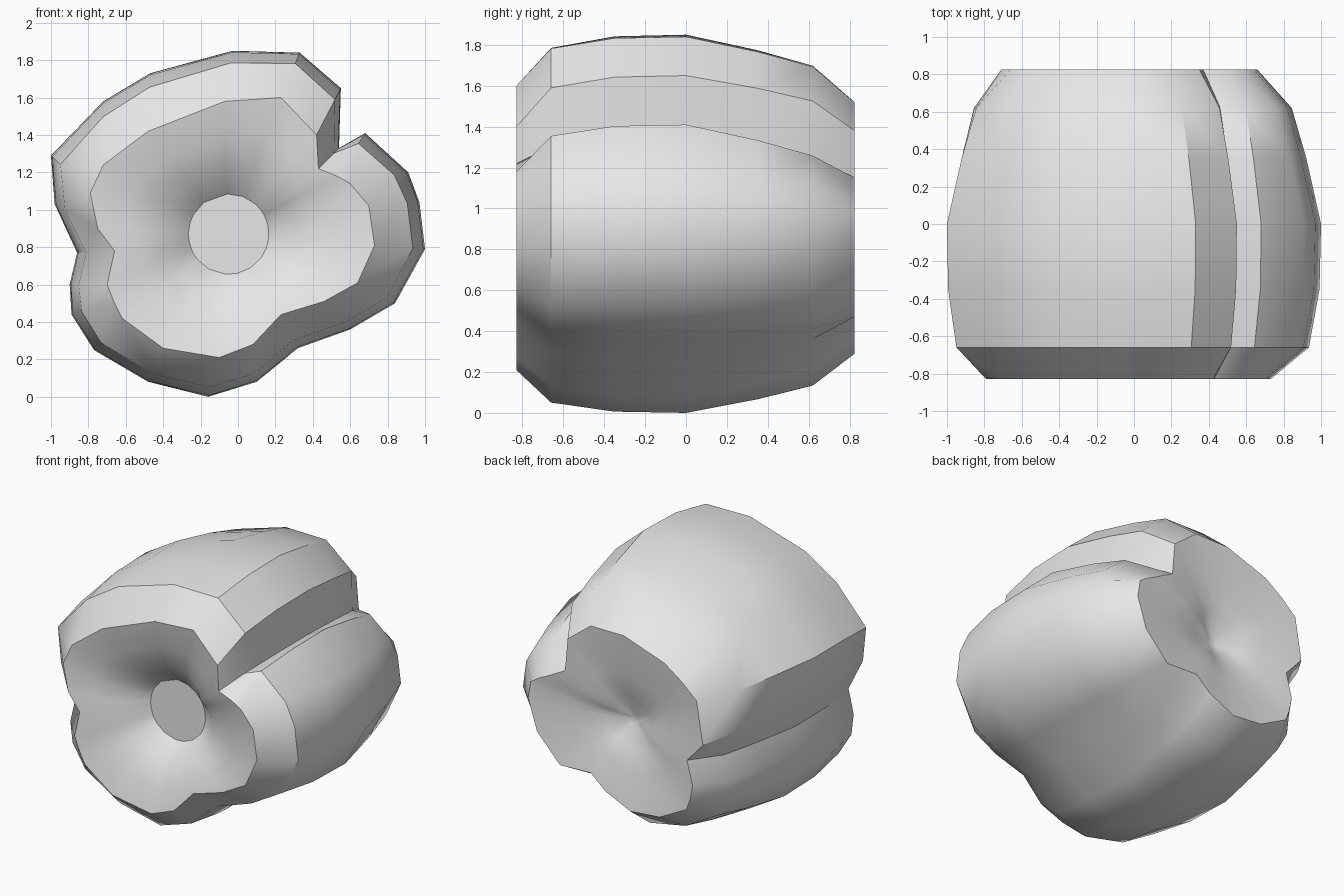
import bpy, bmesh, math

cube = bpy.data.objects.get("Cube")
if cube:
    bpy.data.objects.remove(cube, do_unlink=True)

# Matching (x, z) cross-sections; each row is one lobe that starts at its crease
FRONT = [
    (.23, .44), (.46, .51), (.64, .61), (.73, .81), (.70, 1.02), (.60, 1.14), (.53, 1.18),
    (.43, 1.22), (.42, 1.40), (.23, 1.60), (-.07, 1.58), (-.48, 1.42), (-.72, 1.24), (-.79, 1.09), (-.75, .90),
    (-.66, .78), (-.70, .60), (-.66, .50), (-.62, .42), (-.40, .26), (-.10, .21), (.08, .28)]
MIDDLE = [
    (.32, .26), (.60, .36), (.84, .50), (1.0, .79), (.97, 1.04), (.91, 1.20), (.68, 1.41),
    (.54, 1.33), (.55, 1.65), (.33, 1.84), (-.03, 1.85), (-.47, 1.73), (-.72, 1.58), (-1.0, 1.29), (-.98, 1.03),
    (-.86, .77), (-.90, .60), (-.89, .44), (-.77, .25), (-.48, .08), (-.16, 0), (.10, .08)]
BACK = [
    (.17, .48), (.41, .47), (.59, .66), (.66, .88), (.64, 1.0), (.58, 1.04), (.50, 1.08),
    (.37, 1.15), (.35, 1.38), (.17, 1.52), (-.09, 1.52), (-.41, 1.41), (-.55, 1.31), (-.66, 1.21), (-.71, .91),
    (-.585, .77), (-.63, .60), (-.61, .50), (-.58, .42), (-.37, .31), (-.14, .29), (.055, .38)]


def blend(a, b, t):
    return [(p[0] + (q[0] - p[0]) * t, p[1] + (q[1] - p[1]) * t) for p, q in zip(a, b)]


def hub(section, cx, cz, r):
    """Round ring whose points line up with a section."""
    angles = [math.atan2(z - cz, x - cx) for x, z in section]
    return [(cx + r * math.cos(a), cz + r * math.sin(a)) for a in angles]


front_hub = hub(FRONT, -.05, .87, .215)
back_hub = hub(BACK, -.08, .87, .035)

# Front hollow, outer skin, back hollow
rings = [
    (-.60, front_hub),
    (-.71, blend(front_hub, FRONT, .25)),
    (-.79, blend(front_hub, FRONT, .62)),
    (-.83, FRONT),
    (-.66, blend(FRONT, MIDDLE, .76)),
    (-.35, blend(FRONT, MIDDLE, .97)),
    (0, MIDDLE),
    (.35, blend(MIDDLE, BACK, .23)),
    (.62, blend(MIDDLE, BACK, .46)),
    (.825, BACK),
    (.79, blend(BACK, back_hub, .45)),
    (.75, blend(BACK, back_hub, .75)),
    (.68, back_hub)]

bm = bmesh.new()
loops = [[bm.verts.new((x, y, z)) for x, z in section] for y, section in rings]
n = len(FRONT)
for a, b in zip(loops, loops[1:]):
    for i in range(n):
        j = (i + 1) % n
        bm.faces.new((a[i], a[j], b[j], b[i]))
bm.faces.new(loops[0])
bm.faces.new(loops[-1])
bmesh.ops.recalc_face_normals(bm, faces=bm.faces)

mesh = bpy.data.meshes.new("pepper_body")
bm.to_mesh(mesh)
bm.free()
body = bpy.data.objects.new("pepper_body", mesh)
bpy.context.collection.objects.link(body)

# Single plain grey
grey = bpy.data.materials.new("light_grey")
grey.use_nodes = True
grey.diffuse_color = (.8, .8, .8, 1)
for node in grey.node_tree.nodes:
    if node.type == 'BSDF_PRINCIPLED':
        node.inputs["Base Color"].default_value = (.8, .8, .8, 1)
mesh.materials.append(grey)

bpy.ops.object.select_all(action='DESELECT')
body.select_set(True)
bpy.context.view_layer.objects.active = body
bpy.ops.object.shade_smooth_by_angle(angle=math.radians(35))
